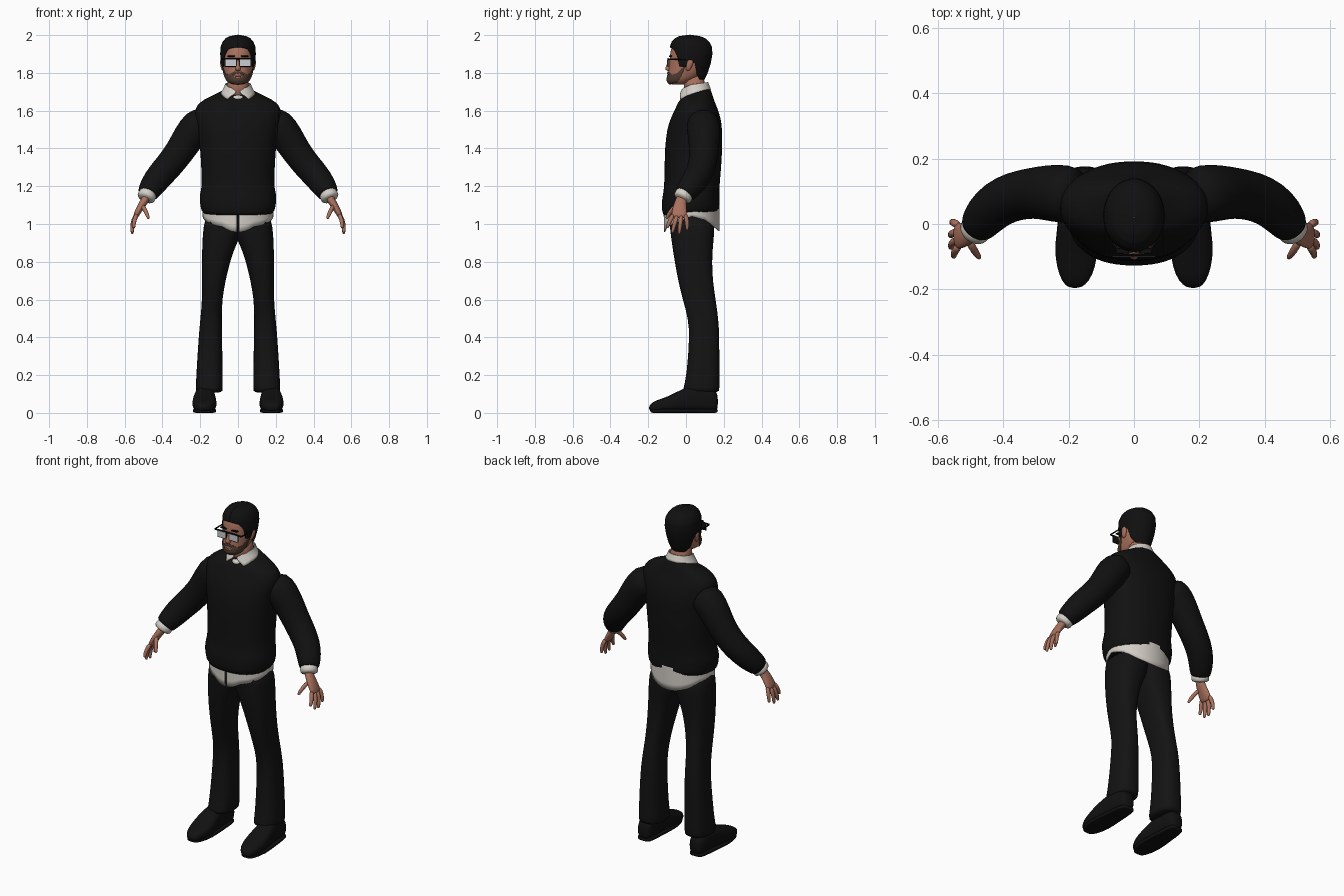
import bpy, bmesh, math
from mathutils import Vector


def material(name, r, g, b):
    m = bpy.data.materials.new(name)
    m.diffuse_color = (r, g, b, 1)
    return m


BLACK = material("black_knit", .0055, .0055, .0055)
TROUSER = material("black_cloth", .0065, .0065, .007)
HAIR = material("black_hair", .005, .005, .005)
SKIN = material("skin", .40, .165, .11)
LIP = material("lips", .26, .09, .07)
BEARD = material("beard_brown", .085, .05, .033)
SHIRT = material("white_shirt", .66, .62, .57)
LENS = material("pale_lens", .6, .62, .64)


def interp(table, t):
    """Linear lookup in rows (t, value, value...)."""
    if t <= table[0][0]:
        return table[0][1:]
    for a, b in zip(table, table[1:]):
        if t <= b[0]:
            f = (t - a[0]) / (b[0] - a[0])
            return tuple(p + (q - p) * f for p, q in zip(a[1:], b[1:]))
    return table[-1][1:]


def skin_rings(name, rings, mat, closed=True, cap=True, mirror=False, subsurf=1, solid=0):
    """Bridge rings of points into a smooth surface."""
    bm = bmesh.new()
    rows = [[bm.verts.new(p) for p in r] for r in rings]
    n = len(rows[0])
    for a, b in zip(rows, rows[1:]):
        for i in range(n if closed else n - 1):
            j = (i + 1) % n
            bm.faces.new((a[i], a[j], b[j], b[i]))
    if cap:
        bm.faces.new(rows[0][::-1])
        bm.faces.new(rows[-1])
    bmesh.ops.recalc_face_normals(bm, faces=bm.faces)
    me = bpy.data.meshes.new(name)
    bm.to_mesh(me)
    bm.free()
    for p in me.polygons:
        p.use_smooth = True
    me.materials.append(mat)
    ob = bpy.data.objects.new(name, me)
    bpy.context.collection.objects.link(ob)
    if solid:
        s = ob.modifiers.new("thickness", 'SOLIDIFY')
        s.thickness, s.offset = solid, 0
    if mirror:
        ob.modifiers.new("mirror", 'MIRROR').use_mirror_merge = False
    if subsurf:
        s = ob.modifiers.new("smooth", 'SUBSURF')
        s.levels = s.render_levels = subsurf
    return ob


def spow(v, p):
    return math.copysign(abs(v) ** (2 / p), v)


def loft(name, rows, mat, p=2.3, along='z', n=28, **kw):
    """Rows: (station, low, high, x0, x1[, tilt]) stacked along z or y."""
    rings = []
    for st, lo, hi, x0, x1, *tilt in rows:
        ring = []
        for i in range(n):
            a = 2 * math.pi * i / n
            s = spow(math.sin(a), p)
            x = (x0 + x1) / 2 + (x1 - x0) / 2 * spow(math.cos(a), p)
            d = (lo + hi) / 2 + (hi - lo) / 2 * s
            st2 = st + (tilt[0] * s if tilt else 0)
            ring.append((x, d, st2) if along == 'z' else (x, st2, d))
        rings.append(ring)
    return skin_rings(name, rings, mat, **kw)


def tube(name, pts, radii, mat, n=16, ref=(0, 1, 0), **kw):
    """Tube on a path; each radius is a number or (along ref, across)."""
    pts = [Vector(p) for p in pts]
    rings = []
    for k, c in enumerate(pts):
        t = (pts[min(k + 1, len(pts) - 1)] - pts[max(k - 1, 0)]).normalized()
        u = Vector(ref)
        u = (u - t * u.dot(t)).normalized()
        v = t.cross(u)
        r = radii[k] if isinstance(radii[k], tuple) else (radii[k],) * 2
        rings.append([c + u * r[0] * math.cos(a) + v * r[1] * math.sin(a)
                      for a in (2 * math.pi * i / n for i in range(n))])
    return skin_rings(name, rings, mat, **kw)


def shell(name, prof, lo, hi, mat, gap=0, half=None, grow=0, rows=12, cols=96, solid=0):
    """Patch of a profile (z, front y, back y, half x) between two edge curves.
    gap: degrees open at the front; half: degrees covered each side of the front."""
    a0, a1 = (-90 + gap, 270 - gap) if half is None else (-90 - half, -90 + half)
    rings = []
    for k in range(rows + 1):
        ring = []
        for i in range(cols + 1):
            a = math.radians(a0 + (a1 - a0) * i / cols)
            s = math.sin(a)
            z0, z1 = interp(lo, s)[0], interp(hi, s)[0]
            z = z0 + (z1 - z0) * math.sin(k / rows * math.pi / 2)
            yf, yb, rx = interp(prof, z)
            ring.append(((rx + grow) * math.cos(a),
                         (yf + yb) / 2 + ((yb - yf) / 2 + grow) * s, z))
        rings.append(ring)
    return skin_rings(name, rings, mat, closed=False, cap=False, subsurf=0, solid=solid)


def box(name, lo, hi, mat, mirror=False, bevel=.002):
    bm = bmesh.new()
    bmesh.ops.create_cube(bm, size=1)
    for v in bm.verts:
        v.co = [a + (b - a) * (c + .5) for a, b, c in zip(lo, hi, v.co)]
    me = bpy.data.meshes.new(name)
    bm.to_mesh(me)
    bm.free()
    me.materials.append(mat)
    ob = bpy.data.objects.new(name, me)
    bpy.context.collection.objects.link(ob)
    if bevel:
        ob.modifiers.new("bevel", 'BEVEL').width = bevel
    if mirror:
        ob.modifiers.new("mirror", 'MIRROR')


# sweater body
body = [(1.045, -.12, .177, .186, .012), (1.07, -.127, .179, .194, .01), (1.12, -.13, .178, .206),
        (1.16, -.122, .178, .203), (1.2, -.116, .178, .191), (1.3, -.114, .187, .196),
        (1.4, -.113, .193, .201), (1.5, -.102, .193, .214), (1.56, -.082, .185, .228),
        (1.61, -.057, .168, .23), (1.645, -.042, .153, .205), (1.672, -.025, .143, .155, .005),
        (1.69, -.012, .133, .108, .015), (1.705, -.004, .125, .082, .022)]
loft("sweater_body", [(z, f, b, -x, x, *t) for z, f, b, x, *t in body], BLACK)

# sleeves, shirt cuffs, palms, fingers and thumbs
tube("sleeve", [(.16, .088, 1.55), (.215, .092, 1.525), (.262, .096, 1.46), (.31, .095, 1.38),
                (.365, .086, 1.31), (.415, .064, 1.255), (.452, .03, 1.205), (.475, -.002, 1.168),
                (.482, -.012, 1.155)],
     [.08, .092, .086, .078, .076, .073, .068, .058, .052], BLACK, n=20, mirror=True)
tube("shirt_cuff", [(.47, .004, 1.175), (.482, -.014, 1.15), (.492, -.026, 1.127)],
     [.046, .051, .05], SHIRT, mirror=True)
tube("palm", [(.482, -.016, 1.15), (.494, -.028, 1.122), (.518, -.034, 1.088), (.538, -.036, 1.05),
              (.545, -.037, 1.03)],
     [(.028, .022), (.03, .022), (.037, .019), (.043, .016), (.036, .011)], SKIN, mirror=True)
for nm, k, m, t in [("index_finger", (.534, -.066, 1.055), (.551, -.085, 1.018), (.552, -.1, .982)),
                    ("middle_finger", (.54, -.046, 1.05), (.56, -.06, 1.003), (.56, -.072, .957)),
                    ("ring_finger", (.541, -.024, 1.05), (.561, -.03, 1.003), (.56, -.036, .952)),
                    ("little_finger", (.536, -.004, 1.055), (.555, .006, 1.015), (.557, .006, .972)),
                    ("thumb", (.508, -.048, 1.1), (.488, -.083, 1.068), (.474, -.102, 1.032))]:
    end = [b + (b - a) * .1 for a, b in zip(m, t)]
    tube(nm, [k, m, t, end], [.0135, .012, .0095, .004], SKIN, n=10, ref=(1, .2, 0), mirror=True)

# shirt tail with a front split
tail = [(.9, -.114, .176, .183), (1.1, -.116, .176, .185)]
shell("shirt_tail", tail, [(-1, .957), (-.9, .985), (0, 1.04), (.5, 1.02), (.85, .98), (1, .962)],
      [(-1, 1.1)], SHIRT, gap=2, rows=6, solid=.005)

# trousers
loft("trouser_leg", [(1.06, -.09, .14, -.03, .17), (.98, -.086, .152, -.025, .184),
                     (.92, -.078, .147, -.006, .188), (.87, -.071, .142, .018, .19),
                     (.8, -.06, .138, .042, .191), (.7, -.042, .142, .066, .191),
                     (.6, -.018, .157, .084, .19), (.5, .012, .172, .086, .199),
                     (.4, .018, .177, .084, .209), (.2, .004, .177, .081, .221),
                     (.125, -.016, .177, .081, .224), (.105, -.016, .177, .081, .224)],
     TROUSER, p=2.5, mirror=True)

# shoes with a welt sole
loft("shoe", [(-.197, .016, .036, .163, .2), (-.175, .006, .06, .136, .222), (-.13, .006, .075, .117, .237),
              (-.08, .006, .094, .112, .243), (-.03, .006, .122, .117, .238), (.03, .006, .145, .122, .228),
              (.1, .006, .145, .124, .222), (.15, .006, .12, .128, .216), (.17, .015, .1, .142, .202)],
     BLACK, p=2.7, along='y', mirror=True)
loft("shoe_sole", [(-.19, 0, .022, .16, .203), (-.165, 0, .022, .133, .225), (-.08, 0, .022, .111, .244),
                   (.03, 0, .022, .121, .231), (.14, 0, .022, .126, .22), (.17, 0, .022, .138, .206)],
     BLACK, p=5, along='y', mirror=True)

# neck, head, nose, ears, lips
loft("neck", [(1.65, -.005, .115, -.064, .064), (1.73, -.012, .1, -.057, .057),
              (1.8, -.012, .095, -.056, .056)], SKIN)
face = [(1.738, -.08, -.01, .03), (1.745, -.09, .01, .043), (1.76, -.098, .045, .058),
        (1.78, -.098, .075, .068), (1.8, -.094, .095, .074), (1.83, -.09, .115, .08),
        (1.87, -.087, .125, .083), (1.91, -.084, .128, .085), (1.95, -.072, .118, .078),
        (1.975, -.05, .095, .06), (1.988, -.015, .06, .03)]
loft("head", [(z, f, b, -x, x) for z, f, b, x in face], SKIN, p=2.15, n=40)
loft("nose", [(1.878, -.09, -.07, -.006, .006), (1.845, -.102, -.07, -.009, .009),
              (1.825, -.112, -.07, -.015, .015), (1.816, -.11, -.07, -.016, .016),
              (1.81, -.098, -.07, -.01, .01)], SKIN, n=12)
loft("ear", [(1.81, .0, .018, .07, .084), (1.825, -.002, .028, .074, .091),
             (1.855, .004, .042, .078, .097), (1.872, .008, .036, .08, .094)],
     SKIN, n=12, mirror=True)
loft("lips", [(1.778, -.097, -.08, -.013, .013), (1.785, -.104, -.08, -.024, .024),
              (1.794, -.101, -.08, -.018, .018)], LIP, n=12)

# beard, moustache and hair
shell("beard", face, [(-1, 1.738), (-.2, 1.75)],
      [(-1, 1.772), (-.96, 1.778), (-.9, 1.799), (-.75, 1.79), (-.5, 1.797), (-.2, 1.835)],
      BEARD, half=80, grow=.004, solid=.003)
shell("moustache", face, [(-1, 1.797), (-.9, 1.788)], [(-1, 1.808), (-.9, 1.801)],
      BEARD, half=26, grow=.004, rows=3, cols=24, solid=.003)
scalp = [(1.75, -.06, .088, .06), (1.8, -.08, .113, .078), (1.85, -.089, .129, .088),
         (1.9, -.086, .138, .0925), (1.94, -.083, .135, .09), (1.965, -.074, .121, .079),
         (1.982, -.058, .1, .064), (1.993, -.034, .074, .042), (2.0, .018, .022, .002)]
shell("hair", scalp, [(-1, 1.935), (-.82, 1.925), (-.62, 1.885), (-.5, 1.835), (-.15, 1.83),
                      (0, 1.865), (.25, 1.85), (.45, 1.79), (.8, 1.757), (1, 1.757)],
      [(-1, 2.0)], HAIR, rows=28, solid=.004)
box("eyebrow", (.016, -.091, 1.885), (.056, -.074, 1.892), HAIR, mirror=True)

# shirt collar, open at the throat
collar = [(1.65, -.05, .15, .1), (1.69, -.03, .138, .09), (1.72, -.018, .126, .073),
          (1.755, -.012, .112, .06)]
shell("collar", collar, [(-1, 1.7), (-.97, 1.685), (-.82, 1.66), (-.5, 1.68), (0, 1.692), (1, 1.712)],
      [(-1, 1.705), (-.9, 1.72), (-.4, 1.737), (1, 1.75)], SHIRT, gap=8, rows=6, solid=.006)
loft("shirt_front", [(1.655, -.04, .0, -.022, .022), (1.685, -.022, .0, -.036, .036)], SHIRT, n=12)

# glasses
box("glasses_rim", (.007, -.099, 1.832), (.07, -.092, 1.879), HAIR, mirror=True)
box("glasses_lens", (.011, -.101, 1.836), (.066, -.0985, 1.872), LENS, mirror=True, bevel=0)
box("glasses_bridge", (-.09, -.099, 1.869), (.09, -.092, 1.878), HAIR)
box("glasses_temple", (.086, -.097, 1.868), (.091, .025, 1.877), HAIR, mirror=True)
